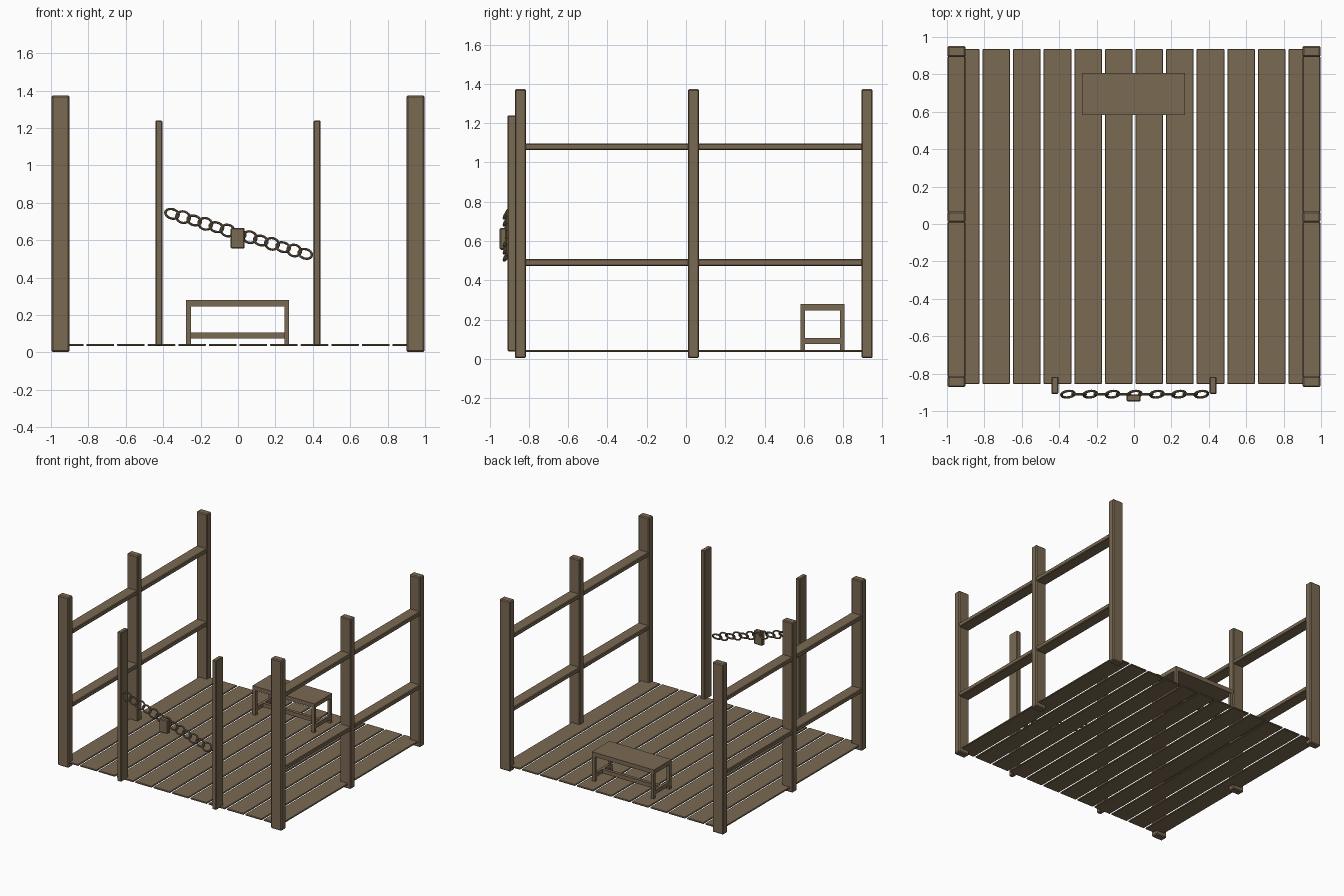
import bpy, math
from mathutils import Matrix, Vector

if "Cube" in bpy.data.objects:
    bpy.data.objects.remove(bpy.data.objects["Cube"])

wood = bpy.data.materials.new("weathered brown")
wood.diffuse_color = (0.195, 0.143, 0.086, 1)
wood.use_nodes = True
wood.node_tree.nodes["Principled BSDF"].inputs["Base Color"].default_value = wood.diffuse_color


def box(name, x, y, z, bevel=0.0):
    """Box from (min, max) ranges, with an optional chamfer."""
    lo, hi = zip(x, y, z)
    size = [b - a for a, b in zip(lo, hi)]
    bpy.ops.mesh.primitive_cube_add(size=1, location=[(a + b) / 2 for a, b in zip(lo, hi)])
    ob = bpy.context.object
    ob.name = name
    ob.data.transform(Matrix.Diagonal((*size, 1)))
    ob.data.materials.append(wood)
    if bevel:
        mod = ob.modifiers.new("chamfer", 'BEVEL')
        mod.width = bevel
        mod.segments = 1
    return ob


def span(centre, width):
    return (centre - width / 2, centre + width / 2)


# Floor planks running front to back
PITCH = 0.1636
for i in range(12):
    box("floor_plank", span((i - 5.5) * PITCH, 0.148), (-0.855, 0.935), (0.034, 0.046), 0.003)

for s in (-1, 1):
    # Tall side posts
    for y in (-0.843, 0.038, 0.922):
        box("side_post", span(s * 0.949, 0.096), span(y, 0.058), (0.003, 1.373), 0.007)
    # Railings between the posts
    for z in (0.49, 1.08):
        for y in ((-0.82, 0.014), (0.062, 0.898)):
            box("side_rail", span(s * 0.949, 0.094), y, span(z, 0.034), 0.005)
    # Slim gate posts
    box("gate_post", span(s * 0.423, 0.037), (-0.909, -0.817), (0.038, 1.24), 0.005)

# Bench: seat, legs and H-shaped stretchers
box("bench_seat", (-0.279, 0.274), (0.583, 0.808), (0.246, 0.28))
for x in (-0.265, 0.26):
    for y in (0.595, 0.796):
        box("bench_leg", span(x, 0.025), span(y, 0.022), (0.045, 0.247))
    box("bench_end_stretcher", span(x, 0.022), (0.595, 0.796), (0.075, 0.107))
box("bench_long_stretcher", (-0.265, 0.26), span(0.6955, 0.025), (0.075, 0.107))

# Chain of alternating links sloping down to the right
start, end = Vector((-0.353, -0.91, 0.741)), Vector((0.36, -0.91, 0.527))
slope = Matrix.Rotation(math.atan2(start.z - end.z, end.x - start.x), 4, 'Y')
for i in range(13):
    bpy.ops.mesh.primitive_torus_add(major_segments=20, minor_segments=8,
                                     major_radius=0.034, minor_radius=0.0068)
    link = bpy.context.object
    link.name = "chain_link"
    tilt = math.radians(55 if i % 2 == 0 else 90)
    link.matrix_world = (Matrix.Translation(start.lerp(end, i / 12)) @ slope
                         @ Matrix.Rotation(tilt, 4, 'X') @ Matrix.Diagonal((1.06, 0.9, 1, 1)))
    link.data.materials.append(wood)
    bpy.ops.object.shade_smooth_by_angle()

# Padlock hanging from the middle of the chain
box("padlock", span(-0.002, 0.075), (-0.949, -0.912), (0.555, 0.666), 0.006)
